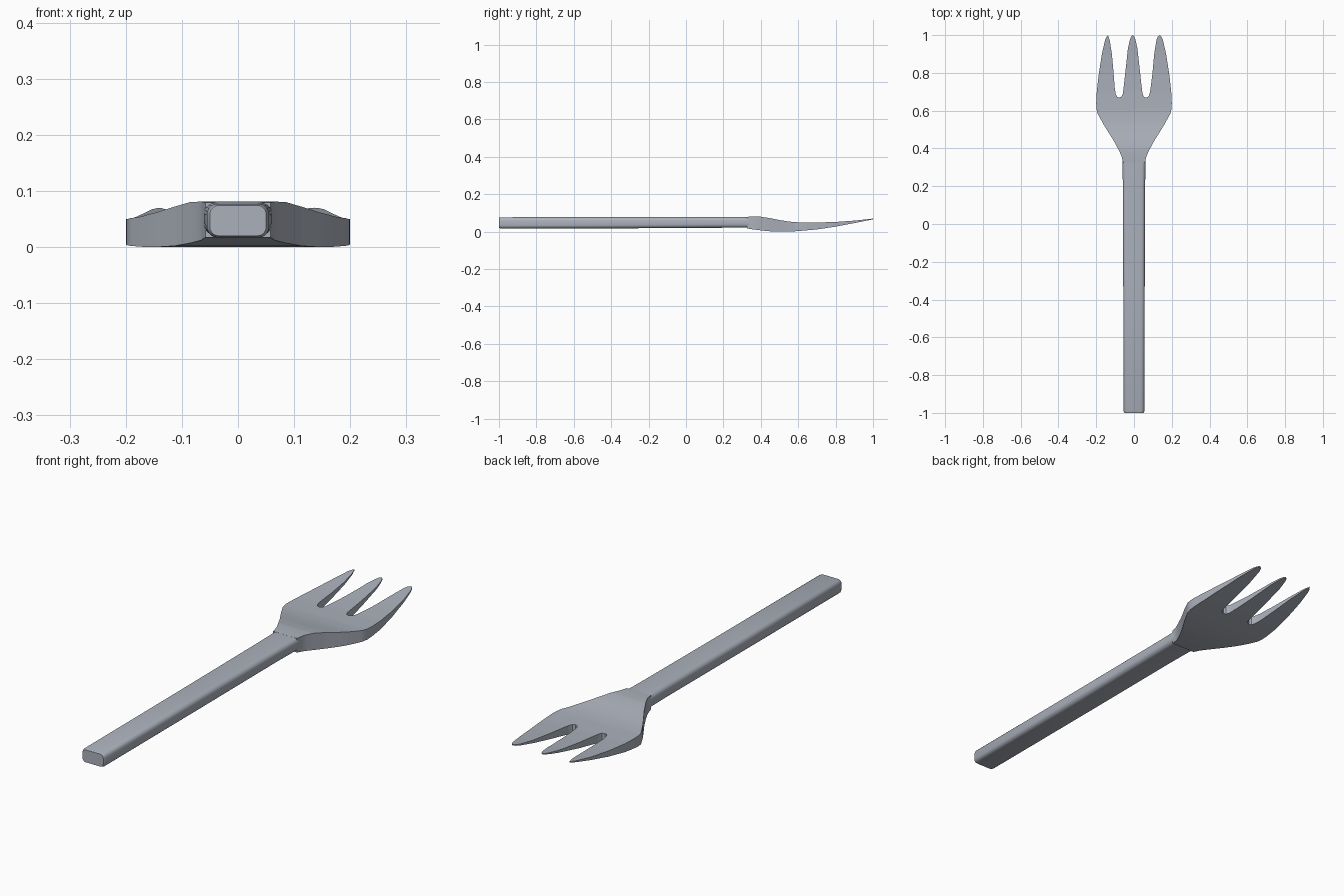
import bpy, bmesh, math

if "Cube" in bpy.data.objects:
    bpy.data.objects.remove(bpy.data.objects["Cube"])

steel = bpy.data.materials.new("grey_steel")
steel.diffuse_color = (0.41, 0.44, 0.50, 1)
steel.use_nodes = True
steel.node_tree.nodes["Principled BSDF"].inputs["Base Color"].default_value = steel.diffuse_color


def finish(bm, name, angle):
    bmesh.ops.recalc_face_normals(bm, faces=bm.faces)
    me = bpy.data.meshes.new(name)
    bm.to_mesh(me)
    bm.free()
    ob = bpy.data.objects.new(name, me)
    bpy.context.collection.objects.link(ob)
    me.materials.append(steel)
    bpy.ops.object.select_all(action='DESELECT')
    ob.select_set(True)
    bpy.context.view_layer.objects.active = ob
    bpy.ops.object.shade_smooth_by_angle(angle=math.radians(angle))
    return ob


def sample(table, y):
    for (a, u), (b, v) in zip(table, table[1:]):
        if y <= b:
            t = max(0, (y - a) / (b - a))
            return u + (v - u) * t
    return table[-1][1]


# Handle: lofted rounded-rectangle sections
def section(y, w, h, r, zc):
    pts = []
    for k, (sx, sz) in enumerate([(1, 1), (-1, 1), (-1, -1), (1, -1)]):
        for i in range(6):
            a = math.pi / 2 * (k + i / 5)
            pts.append((sx * (w - r) + r * math.cos(a), y,
                        zc + sz * (h - r) + r * math.sin(a)))
    return pts


bm = bmesh.new()
rings = []
for args in [(-1, .050, .027, .015, .047), (-.99, .055, .030, .018, .047),
             (-.3, .057, .030, .020, .048), (.2, .059, .029, .020, .050),
             (.33, .061, .029, .020, .050), (.37, .061, .029, .020, .048)]:
    rings.append([bm.verts.new(p) for p in section(*args)])
for a, b in zip(rings, rings[1:]):
    for i in range(len(a)):
        j = (i + 1) % len(a)
        bm.faces.new((a[i], a[j], b[j], b[i]))
bm.faces.new(rings[0])
bm.faces.new(rings[-1])
finish(bm, "handle", 40)

# Head: flat outline with three tines, sliced along y and bent by height curves
outer = [(.058, .325), (.066, .36), (.08, .39), (.11, .445), (.16, .525),
         (.193, .585), (.199, .61), (.2, .64), (.197, .70), (.187, .79),
         (.170, .90), (.153, .975), (.145, .992), (.137, 1.0)]
inner = [(.129, .992), (.122, .975), (.110, .90), (.101, .80), (.095, .72),
         (.090, .69), (.083, .674), (.071, .669), (.059, .674), (.052, .69),
         (.047, .73), (.036, .83), (.025, .93), (.015, .975), (.008, .993)]
inner = [(x, y) for x, y in inner]
shift_in = lambda x, y: (x - (.003 if x > .1 else .007), y)
right = outer + [shift_in(x, y) for x, y in inner]
left = [(-x, y) for x, y in outer] + [shift_in(-x, y) for x, y in inner]
outline = right + [(-.007, 1.0)] + left[::-1]

top = [(.32, .079), (.36, .081), (.40, .080), (.45, .072), (.5, .062),
       (.55, .054), (.6, .050), (.7, .049), (.8, .052), (.9, .059), (1, .070)]
bottom = [(.32, .018), (.36, .012), (.40, .007), (.45, .002), (.5, 0),
          (.55, .0005), (.6, .003), (.7, .012), (.8, .027), (.9, .046), (1, .066)]

bm = bmesh.new()
bm.faces.new([bm.verts.new((x, y, 0)) for x, y in outline])
for i in range(1, 27):
    y = .325 + i * .025
    bmesh.ops.bisect_plane(bm, geom=bm.verts[:] + bm.edges[:] + bm.faces[:],
                           plane_co=(0, y, 0), plane_no=(0, 1, 0), dist=1e-5)
low = bm.verts[:]
ext = bmesh.ops.extrude_face_region(bm, geom=bm.faces[:], use_keep_orig=True)
high = [g for g in ext["geom"] if isinstance(g, bmesh.types.BMVert)]
for v in low:
    v.co.z = sample(bottom, v.co.y)
for v in high:
    v.co.z = sample(top, v.co.y)
finish(bm, "tined_head", 40)
